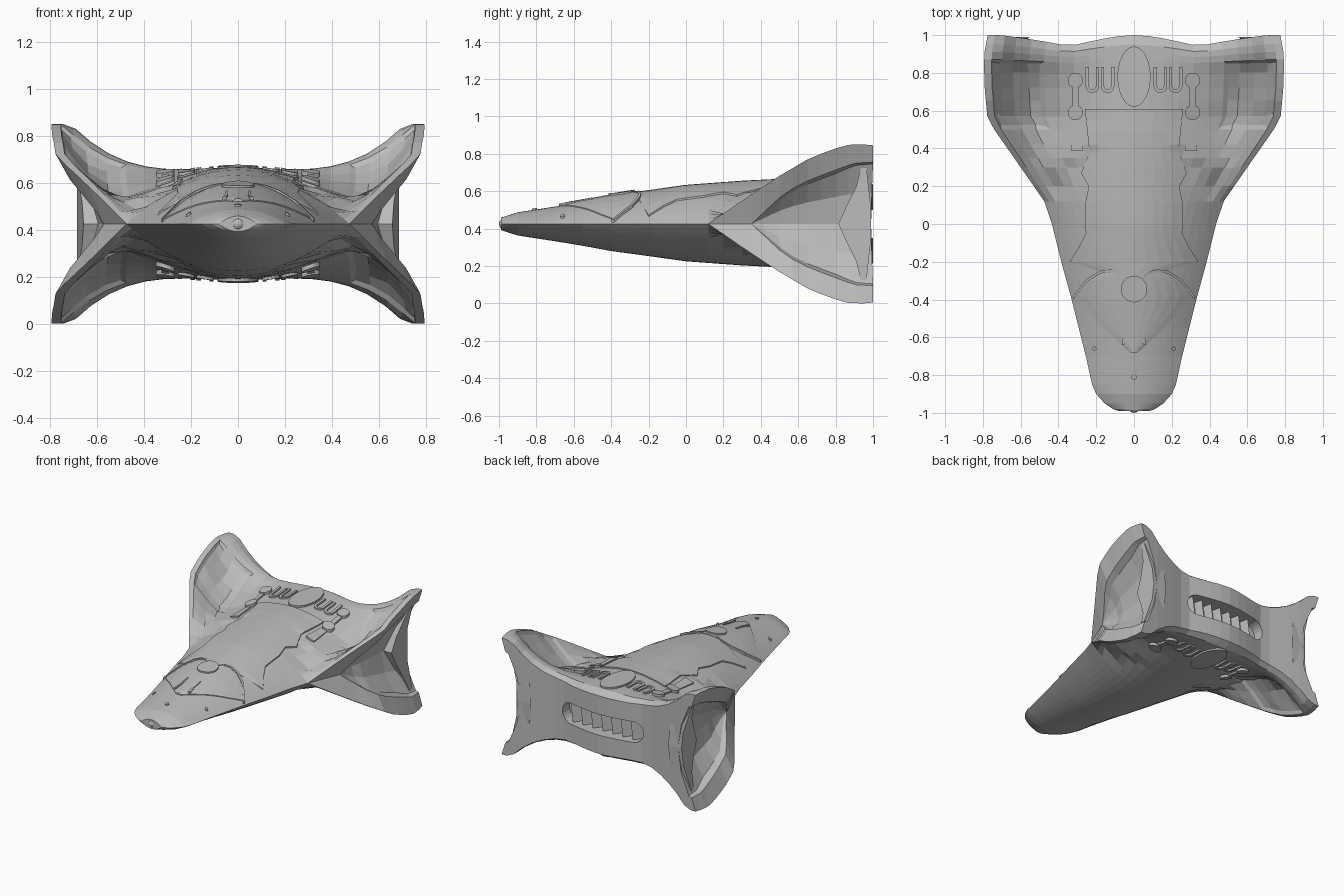
import bpy, bmesh, math
from mathutils import Matrix

if "Cube" in bpy.data.objects:
    bpy.data.objects.remove(bpy.data.objects["Cube"])

Z0 = 0.425  # height of the sharp hull edge, plane of symmetry
mat = bpy.data.materials.new("hull grey")
mat.diffuse_color = (0.5, 0.5, 0.5, 1)
mat.use_nodes = True
mat.node_tree.nodes["Principled BSDF"].inputs["Base Color"].default_value = mat.diffuse_color


def lerp(table, y):
    if y <= table[0][0]:
        return table[0][1]
    for (a, va), (b, vb) in zip(table, table[1:]):
        if y <= b:
            return va + (vb - va) * (y - a) / (b - a)
    return table[-1][1]


# Outlines along the length: plan width, hull height, wing tip height, cavity waist, groove
EDGE = [(-.99, .08), (-.98, .11), (-.95, .155), (-.9, .2), (-.85, .222), (-.7, .255), (-.4, .33),
        (-.2, .385), (0, .435), (.12, .475), (.3, .6), (.55, .775), (.75, .793), (.9, .793), (1, .775)]
HIGH = [(-1, .03), (-.9, .062), (-.6, .108), (-.4, .145), (-.2, .172), (0, .2), (.3, .222),
        (.5, .232), (.95, .24), (1, .21)]
DOME = [(.12, .475), (.35, .5), (.55, .51), (.7, .57), (.8, .65), (.9, .79)]
TIP = [(.12, 0), (.3, .125), (.48, .245), (.65, .345), (.77, .395), (.87, .423), (.95, .425), (1, .42)]
WAIST = [(.12, .475), (.35, .57), (.55, .63), (.8, .655), (1, .66)]
GROOVE = [(.35, 0), (.5, .14), (.6, .21), (.75, .27), (.9, .325), (1, .33)]
DEPTH = [(.35, 0), (.48, .055), (.8, .065), (.92, .04), (1, .03)]


def surf(x, y):
    """Height of the upper skin above the hull edge."""
    xe, t = lerp(EDGE, y), lerp(TIP, y)
    xh = xe if y <= .12 else lerp(DOME, y)
    hull = lerp(HIGH, y) * max(0, 1 - (x / xh) ** 2)
    return min(hull + 1.2 * t * min(1, abs(x) / xe) ** 3, max(t, hull))


def finish(bm, name):
    bmesh.ops.recalc_face_normals(bm, faces=bm.faces)
    me = bpy.data.meshes.new(name)
    bm.to_mesh(me)
    bm.free()
    me.materials.append(mat)
    ob = bpy.data.objects.new(name, me)
    bpy.context.collection.objects.link(ob)
    return ob


def mirror_copy(bm, axis):
    geom = bm.verts[:] + bm.edges[:] + bm.faces[:]
    new = bmesh.ops.duplicate(bm, geom=geom)["geom"]
    for v in [g for g in new if isinstance(g, bmesh.types.BMVert)]:
        v.co[axis] *= -1
    bmesh.ops.reverse_faces(bm, faces=[g for g in new if isinstance(g, bmesh.types.BMFace)])


# Hull with four swept wing tips: loft a quarter, then mirror twice
US = [0, .1, .2, .3, .4, .5, .6, .7, .8, .88, .95, 1]
YS = [-.99, -.98, -.95, -.9, -.85, -.7, -.55, -.4, -.2, 0, .12, .2, .3, .35, .42, .5, .57,
      .65, .72, .8, .87, .91, .95, 1]
WAVE = [(0, 0), (.1, .12), (.2, .45), (.34, 1), (.5, .5), (.7, 0)]


def back(x, y):
    """Wavy trailing edge."""
    return y - .058 * lerp(WAVE, x) * max(0, (y - .7) / .3) ** 2


bm = bmesh.new()
rings = []
for y in YS:
    xe, t, g = lerp(EDGE, y), lerp(TIP, y), lerp(GROOVE, y)
    w = xe if t == 0 else lerp(WAIST, y)
    xg = w + (xe - w) * (g / t) ** 1.2 if t else xe
    d = lerp(DEPTH, y)
    pts = [(u * xe, surf(u * xe, y)) for u in US]
    pts += [(xg, g), (xg - d * .8, g - d * .3), (w - d + (xg - w) * .3, g * .5), (w - d, 0)]
    rings.append([bm.verts.new((x, back(x, y), z)) for x, z in pts])
pockets = []
for s, (a, b) in enumerate(zip(rings, rings[1:])):
    for i in range(len(a) - 1):
        f = bm.faces.new((a[i], a[i + 1], b[i + 1], b[i]))
        if 6 <= i <= 9 and .49 < YS[s] < .86:
            pockets.append(f)
# Nose and rear caps
bm.faces.new([bm.verts.new((0, YS[0], 0))] + rings[0][11::-1])
last, k = rings[-1], 8
base = [bm.verts.new((v.co.x, v.co.y, 0)) for v in last[:k]] + [last[-1]]
for i in range(k):
    bm.faces.new((last[i], last[i + 1], base[i + 1], base[i]))
bm.faces.new(last[k:])
bm.normal_update()
# Sunken panels on the wings
bmesh.ops.inset_region(bm, faces=pockets, thickness=.025, depth=-.01)
mirror_copy(bm, 0)
mirror_copy(bm, 2)
bmesh.ops.remove_doubles(bm, verts=bm.verts, dist=1e-4)
bmesh.ops.translate(bm, verts=bm.verts, vec=(0, 0, Z0))
hull = finish(bm, "hull")


def arc(cx, cy, r, a0, a1, n=10, ry=None):
    return [(cx + r * math.cos(math.radians(a0 + (a1 - a0) * i / n)),
             cy + (ry or r) * math.sin(math.radians(a0 + (a1 - a0) * i / n))) for i in range(n + 1)]


# Exhaust slot in the rear wall
bm = bmesh.new()
slot = arc(.25, 0, .075, -90, 90) + arc(-.25, 0, .075, 90, 270)
f = bm.faces.new([bm.verts.new((x, .87, z + Z0)) for x, z in slot])
ex = bmesh.ops.extrude_face_region(bm, geom=[f])["geom"]
bmesh.ops.translate(bm, verts=[v for v in ex if isinstance(v, bmesh.types.BMVert)], vec=(0, .25, 0))
cutter = finish(bm, "slot_cutter")
cutter.hide_render = True
cutter.display_type = 'WIRE'
mod = hull.modifiers.new("slot", 'BOOLEAN')
mod.operation, mod.solver, mod.object = 'DIFFERENCE', 'EXACT', cutter

# Slanted wedge fins inside the slot
bm = bmesh.new()
for i in range(7):
    x = -.24 + .08 * i
    lo, hi = [[bm.verts.new((x + dx + sh, yy, Z0 + z)) for dx, yy in ((-.035, .865), (.035, .865), (.02, .935))]
              for z, sh in ((-.073, -.01), (.073, .01))]
    bm.faces.new(lo)
    bm.faces.new(hi)
    for j in range(3):
        bm.faces.new((lo[j - 1], lo[j], hi[j], hi[j - 1]))
finish(bm, "slot_fins")


# Raised plates that follow the skin
def plate(name, widths, off, taper=0):
    bm = bmesh.new()
    y0, y1 = widths[0][0], widths[-1][0]
    ys = sorted({round(y0 + (y1 - y0) * i / 14, 4) for i in range(15)} | {p[0] for p in widths})
    grids = []
    for top in (1, 0):
        rows = []
        for y in ys:
            w = lerp(widths, y)
            rows.append([bm.verts.new((w * s / 5, y, Z0 + surf(w * s / 5, y) +
                        (off * (1 - taper * (s / 5) ** 2) if top else -.012))) for s in range(-5, 6)])
        for a, b in zip(rows, rows[1:]):
            for i in range(10):
                bm.faces.new((a[i], a[i + 1], b[i + 1], b[i]))
        grids.append(rows)
    rim = lambda r: r[0] + [q[-1] for q in r[1:]] + r[-1][-2::-1] + [q[0] for q in r[-2:0:-1]]
    a, b = rim(grids[0]), rim(grids[1])
    for i in range(len(a)):
        j = (i + 1) % len(a)
        bm.faces.new((a[i], a[j], b[j], b[i]))
    finish(bm, name)


plate("spine_panel", [(-.26, .15), (-.2, .34), (-.12, .29), (-.05, .255), (.1, .26), (.2, .24),
                      (.27, .28), (.38, .235), (.42, .24), (.61, .26)], .009)
plate("front_cowl", [(-.68, .02), (-.6, .11), (-.46, .25), (-.385, .31), (-.3, .26), (-.25, .17)], .013, .6)


# Small raised fittings, mirrored left-right and optionally top-bottom
def fitting(name, pts, off, both=True, deep=.012):
    bm = bmesh.new()
    off_centre = sum(p[0] for p in pts) / len(pts) > .02
    for sx in ((1, -1) if off_centre else (1,)):
        for sz in ((1, -1) if both else (1,)):
            lo, hi = [[bm.verts.new((x * sx, y, Z0 + sz * (surf(x, y) + o))) for x, y in pts]
                      for o in (-deep, off)]
            bm.faces.new(lo)
            bm.faces.new(hi)
            for i in range(len(pts)):
                bm.faces.new((lo[i - 1], lo[i], hi[i], hi[i - 1]))
    finish(bm, name)


fitting("rear_oval", arc(0, .78, .088, 0, 345, 23, .16), .012)
for n, cx in enumerate((.14, .22)):
    fitting(f"u_rib_{n + 1}", arc(cx, .73, .036, 180, 360) + [(cx + .036, .83), (cx + .018, .83)]
            + arc(cx, .73, .018, 360, 180) + [(cx - .018, .83), (cx - .036, .83)], .012)
for n, cy in enumerate((.59, .76)):
    fitting(f"link_knob_{n + 1}", arc(.31, cy, .04, 0, 345, 23), .02, deep=.03)
fitting("link_bar", [(.295, .6), (.325, .6), (.325, .75), (.295, .75)], .012)
fitting("side_strip", [(.27, .39), (.335, .39), (.325, .55), (.28, .55)], .008, False)
fitting("front_disc", arc(0, -.345, .07, 0, 345, 23), .022, False)
fitting("nose_ridge", [(.045, -.5), (.055, -.5), (.055, -.58), (.065, -.64), (.05, -.64), (.042, -.58)], .018, False)
fitting("nose_stud", arc(0, -.81, .014, 0, 330, 11), .008, False)
fitting("side_stud", arc(.21, -.66, .011, 0, 330, 11), .01, False)

# Arched seam ridge around the disc
ridge = [(.045, -.285), (.07, -.255), (.12, -.24), (.18, -.248), (.25, -.29), (.325, -.385)]
fitting("cowl_seam", ridge + [(x - .004, y - .014) for x, y in ridge[::-1]], .016, False, 0)

# Rear pads closing the side cavities, waisted in the middle
bm = bmesh.new()
prof = [(.815, 0), (.86, .1), (.91, .2), (.935, .3), (.965, .3), (.985, .12), (.99, 0)]
prof += [(y, -z) for y, z in prof[-2:0:-1]]
for s in (1, -1):
    a, b = [[bm.verts.new((s * (x + abs(z) ** 2 * .7), y, Z0 + z)) for y, z in prof] for x in (.55, .657)]
    bm.faces.new(a)
    bm.faces.new(b)
    for i in range(len(prof)):
        bm.faces.new((a[i - 1], a[i], b[i], b[i - 1]))
finish(bm, "rear_pads")

# Nose sensor
bm = bmesh.new()
bmesh.ops.create_uvsphere(bm, u_segments=16, v_segments=10, radius=.03,
                          matrix=Matrix.Translation((0, -.97, Z0)))
finish(bm, "nose_sensor")
